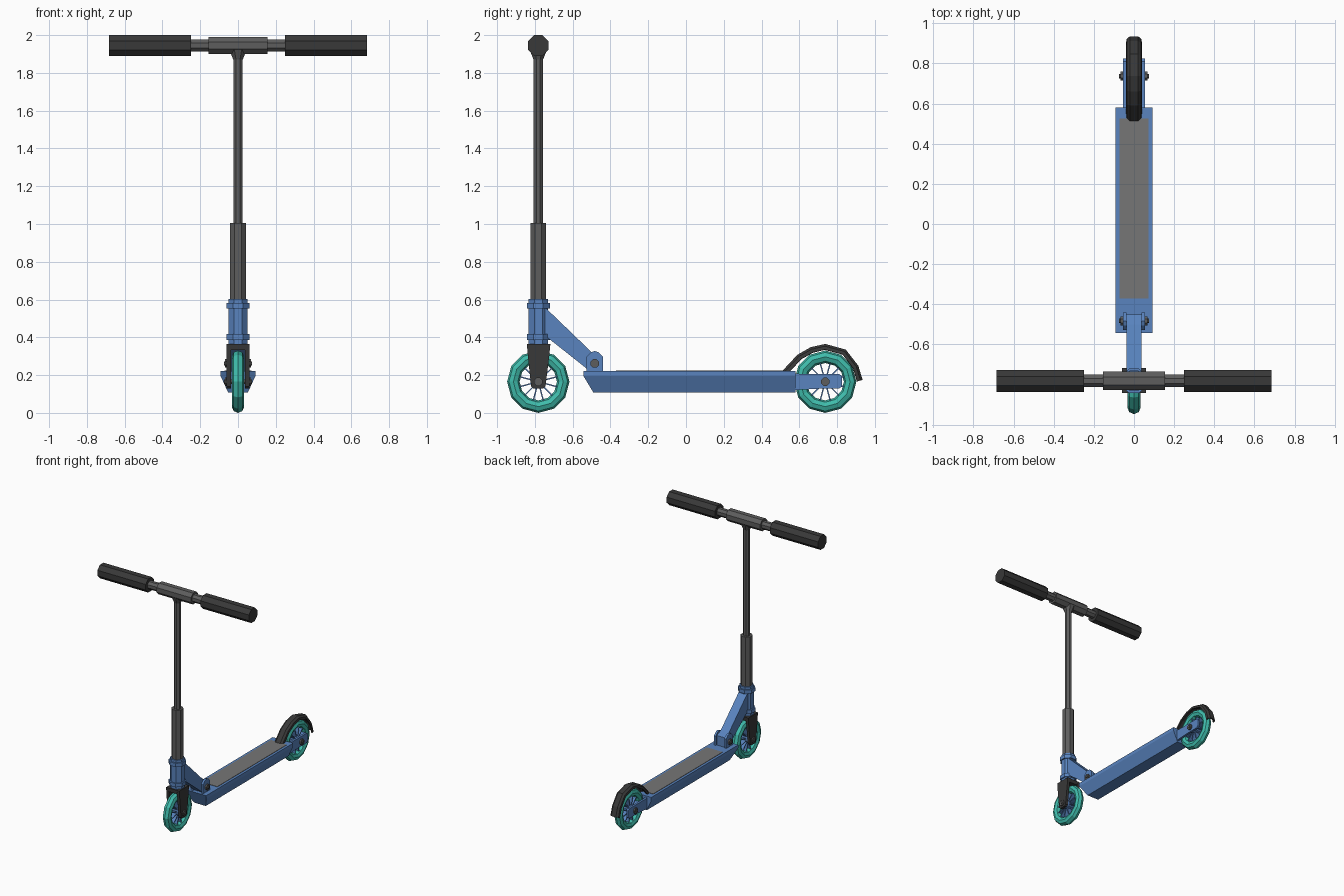
import bpy, bmesh
from math import pi, cos, sin, atan2
from mathutils import Vector, Matrix

if "Cube" in bpy.data.objects:
    bpy.data.objects.remove(bpy.data.objects["Cube"])


def material(name, r, g, b):
    m = bpy.data.materials.new(name)
    m.diffuse_color = (r, g, b, 1)
    m.use_nodes = True
    m.node_tree.nodes["Principled BSDF"].inputs["Base Color"].default_value = m.diffuse_color
    return m


BLUE = material("blue", 0.10, 0.23, 0.52)
TEAL = material("teal", 0.05, 0.50, 0.41)
BLACK = material("black", 0.04, 0.04, 0.04)
METAL = material("dark_metal", 0.11, 0.11, 0.11)
TAPE = material("grip_tape", 0.18, 0.18, 0.18)
ROT = {"x": Matrix.Rotation(pi / 2, 4, "Y"), "z": Matrix.Identity(4)}


def finish(name, bm, mat):
    bmesh.ops.recalc_face_normals(bm, faces=bm.faces)
    me = bpy.data.meshes.new(name)
    bm.to_mesh(me)
    bm.free()
    me.materials.append(mat)
    ob = bpy.data.objects.new(name, me)
    bpy.context.collection.objects.link(ob)
    return ob


def rod(name, axis, centre, r, length, mat, sides=8, r2=None):
    """Flat-sided rod; r is the distance from the axis to the flats."""
    bm = bmesh.new()
    k = 1 / cos(pi / sides)
    m = Matrix.Translation(centre) @ ROT[axis] @ Matrix.Rotation(pi / sides, 4, "Z")
    bmesh.ops.create_cone(bm, cap_ends=True, segments=sides, radius1=r * k,
                          radius2=(r if r2 is None else r2) * k, depth=length, matrix=m)
    return finish(name, bm, mat)


def prism(name, profile, x0, x1, mat):
    """Side profile of (y, z) points extruded along x."""
    bm = bmesh.new()
    a = [bm.verts.new((x0, y, z)) for y, z in profile]
    b = [bm.verts.new((x1, y, z)) for y, z in profile]
    bm.faces.new(a)
    bm.faces.new(b[::-1])
    n = len(a)
    for i in range(n):
        bm.faces.new((a[i], a[(i + 1) % n], b[(i + 1) % n], b[i]))
    return finish(name, bm, mat)


def bolt(name, y, z):
    rod(name + "_axle", "x", (0, y, z), 0.011, 0.148, METAL, 8)
    for s, side in ((-1, "left"), (1, "right")):
        rod(f"{name}_nut_{side}", "x", (s * 0.061, y, z), 0.022, 0.014, METAL, 8)


def wheel(name, y, z):
    # tyre ring
    bm = bmesh.new()
    n, k, major, minor = 12, 8, 0.132, 0.033
    rings = []
    for i in range(n):
        a = 2 * pi * i / n
        ring = []
        for j in range(k):
            b = 2 * pi * j / k
            r = major + minor * cos(b)
            ring.append(bm.verts.new((minor * sin(b), y + r * cos(a), z + r * sin(a))))
        rings.append(ring)
    for i in range(n):
        p, q = rings[i], rings[(i + 1) % n]
        for j in range(k):
            bm.faces.new((p[j], p[(j + 1) % k], q[(j + 1) % k], q[j]))
    finish(name + "_tyre", bm, TEAL)
    # hub and thin radial spokes
    rod(name + "_hub", "x", (0, y, z), 0.034, 0.06, BLUE, 12)
    bm = bmesh.new()
    for i in range(n):
        m = (Matrix.Translation((0, y, z)) @ Matrix.Rotation(2 * pi * (i + 0.5) / n, 4, "X")
             @ Matrix.Translation((0, 0.069, 0)) @ Matrix.Diagonal((0.036, 0.08, 0.007, 1)))
        bmesh.ops.create_cube(bm, size=1, matrix=m)
    finish(name + "_spokes", bm, BLUE)


FY, RY, WZ = -0.782, 0.737, 0.165

# wheels and bolts
wheel("front_wheel", FY, WZ)
wheel("rear_wheel", RY, WZ)
bolt("front_bolt", FY, WZ)
bolt("rear_bolt", RY, WZ)
bolt("hinge_bolt", -0.483, 0.262)

# deck: keel-shaped cross-section with an undercut nose
section = [(-0.092, 0.222), (0.092, 0.222), (0.092, 0.195), (0.052, 0.107),
           (-0.052, 0.107), (-0.092, 0.195)]
bm = bmesh.new()
nose = [bm.verts.new((x, -0.543 + max(0, 0.195 - z) * 0.6, z)) for x, z in section]
tail = [bm.verts.new((x, 0.58, z)) for x, z in section]
bm.faces.new(nose)
bm.faces.new(tail[::-1])
for i in range(6):
    j = (i + 1) % 6
    bm.faces.new((nose[i], nose[j], tail[j], tail[i]))
finish("deck", bm, BLUE)
prism("grip_tape", [(-0.37, 0.22), (0.526, 0.22), (0.526, 0.225), (-0.37, 0.225)],
      -0.072, 0.072, TAPE)

# paired plates: rear dropouts, hinge brackets, front fork legs
rear = [(0.56, 0.12), (0.56, 0.212), (0.60, 0.207), (0.81, 0.207), (0.825, 0.195),
        (0.825, 0.14), (0.81, 0.128), (0.70, 0.128)]
hinge = [(-0.527, 0.21), (-0.527, 0.298), (-0.505, 0.32), (-0.483, 0.328),
         (-0.461, 0.32), (-0.44, 0.298), (-0.44, 0.21)]
leg = [(FY - 0.06, 0.365), (FY + 0.064, 0.365), (FY + 0.058, 0.30), (FY + 0.038, 0.14),
       (FY + 0.025, 0.128), (FY - 0.025, 0.128), (FY - 0.038, 0.14), (FY - 0.055, 0.30)]
for s, side in ((-1, "left"), (1, "right")):
    prism("rear_dropout_" + side, rear, s * 0.038, s * 0.055, BLUE)
    prism("hinge_bracket_" + side, hinge, s * 0.038, s * 0.055, BLUE)
    prism("fork_leg_" + side, leg, s * 0.038, s * 0.06, BLACK)
prism("fork_crown", [(FY - 0.058, 0.334), (FY + 0.06, 0.334), (FY + 0.062, 0.365),
                     (FY - 0.06, 0.365)], -0.04, 0.04, BLACK)

# diagonal neck strut
prism("neck_strut", [(-0.75, 0.56), (-0.735, 0.548), (-0.50, 0.322), (-0.45, 0.30),
                     (-0.45, 0.222), (-0.51, 0.222), (-0.735, 0.40), (-0.75, 0.40)],
      -0.037, 0.037, BLUE)

# steering column
rod("head_tube", "z", (0, FY, 0.482), 0.051, 0.24, BLUE)
rod("lower_collar", "z", (0, FY, 0.402), 0.061, 0.03, BLUE)
rod("upper_collar", "z", (0, FY, 0.567), 0.061, 0.03, BLUE)
rod("column_sleeve", "z", (0, FY, 0.80), 0.042, 0.41, METAL)
rod("column_pole", "z", (0, FY, 1.46), 0.025, 0.94, METAL)
rod("column_flare", "z", (0, FY, 1.895), 0.025, 0.05, METAL, r2=0.045)

# handlebar
HZ = 1.945
rod("handlebar", "x", (0, FY, HZ), 0.031, 1.3, METAL)
rod("handlebar_sleeve", "x", (0, FY, HZ), 0.046, 0.31, METAL)
for s, side in ((-1, "left"), (1, "right")):
    rod("grip_" + side, "x", (s * 0.466, FY, HZ), 0.055, 0.436, BLACK)

# rear mudguard: faceted channel swept along an arc
path = [Vector((0, y, z)) for y, z in ((0.51, 0.222), (0.59, 0.308), (0.66, 0.348), (0.737, 0.365),
                                       (0.846, 0.335), (0.912, 0.25), (0.935, 0.175))]
cross = [(-0.039, 0.03), (-0.036, 0.012), (-0.02, 0), (0.02, 0), (0.036, 0.012), (0.039, 0.03)]
bm = bmesh.new()
rows = []
for i, p in enumerate(path):
    t = (path[min(i + 1, len(path) - 1)] - path[max(i - 1, 0)]).normalized()
    normal = Vector((0, -t.z, t.y))
    rows.append([bm.verts.new(p - normal * d + Vector((x, 0, 0))) for x, d in cross])
for p, q in zip(rows, rows[1:]):
    for j in range(len(cross) - 1):
        bm.faces.new((p[j], p[j + 1], q[j + 1], q[j]))
guard = finish("mudguard", bm, BLACK)
if sum(f.normal.z for f in guard.data.polygons) < 0:
    guard.data.flip_normals()
mod = guard.modifiers.new("thickness", "SOLIDIFY")
mod.thickness = 0.01
mod.offset = -1
